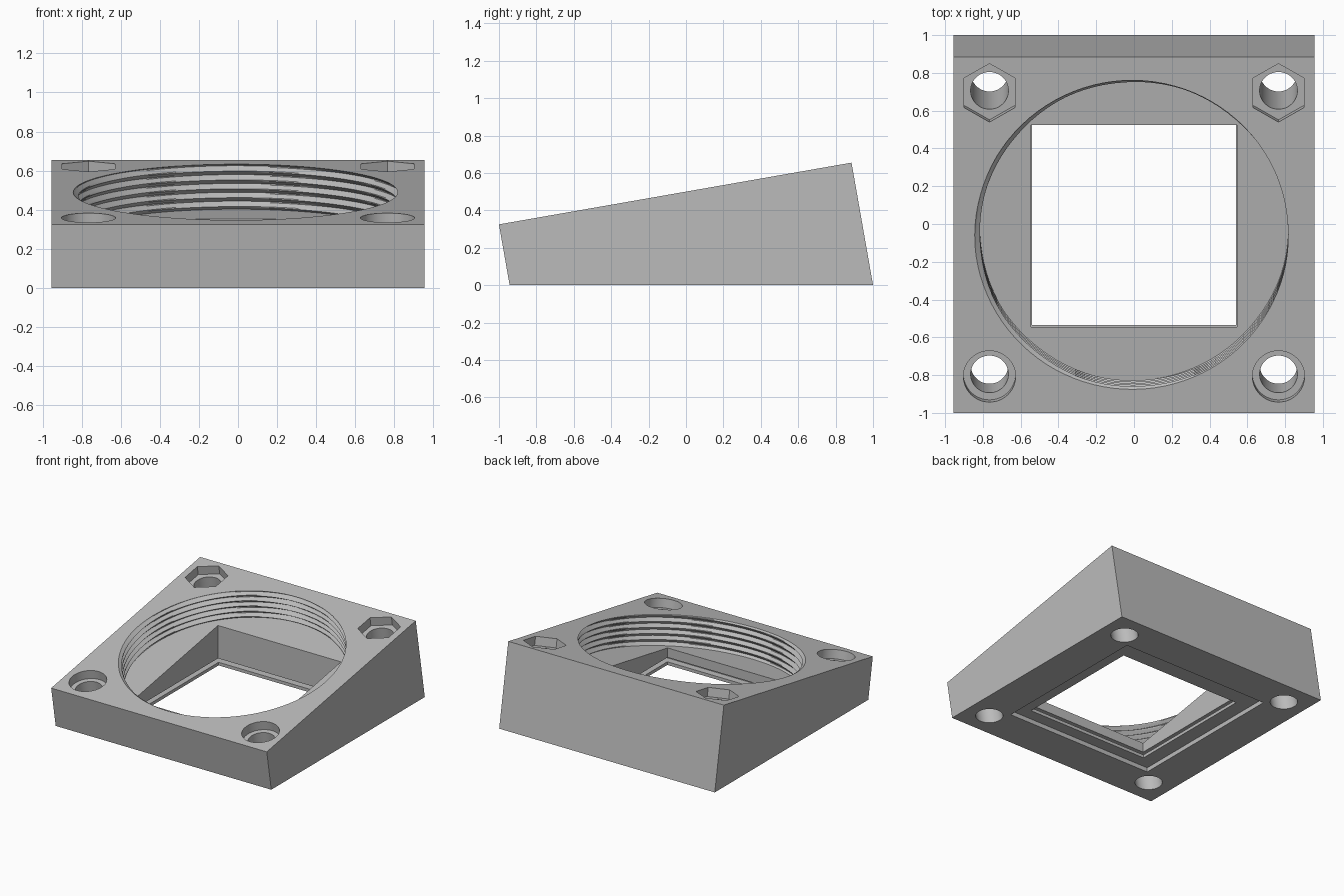
import bpy, bmesh, math
from mathutils import Matrix

if "Cube" in bpy.data.objects:
    bpy.data.objects.remove(bpy.data.objects["Cube"], do_unlink=True)

TILT = math.radians(9.95)
TOP = Matrix.Translation((0, -0.0575, 0.49)) @ Matrix.Rotation(TILT, 4, "X")

gray = bpy.data.materials.new("plain gray")
gray.use_nodes = True
gray.diffuse_color = (0.5, 0.5, 0.5, 1)
gray.node_tree.nodes["Principled BSDF"].inputs["Base Color"].default_value = (0.5, 0.5, 0.5, 1)


def make_object(name, bm, matrix=Matrix()):
    bmesh.ops.recalc_face_normals(bm, faces=bm.faces)
    mesh = bpy.data.meshes.new(name)
    bm.transform(matrix)
    bm.to_mesh(mesh)
    bm.free()
    obj = bpy.data.objects.new(name, mesh)
    bpy.context.collection.objects.link(obj)
    mesh.materials.append(gray)
    return obj


def prism(name, sides, radius, x, v, low, high, turn=0.0):
    """Upright prism in the frame of the sloping top."""
    bm = bmesh.new()
    place = Matrix.Translation((x, v, (low + high) / 2)) @ Matrix.Rotation(turn, 4, "Z")
    bmesh.ops.create_cone(bm, cap_ends=True, segments=sides, radius1=radius,
                          radius2=radius, depth=high - low, matrix=place)
    return make_object(name, bm, TOP)


def box(name, half_x, y0, y1, z0, z1):
    bm = bmesh.new()
    size = Matrix.Diagonal((2 * half_x, y1 - y0, z1 - z0, 1))
    bmesh.ops.create_cube(bm, size=1, matrix=Matrix.Translation((0, (y0 + y1) / 2, (z0 + z1) / 2)) @ size)
    return make_object(name, bm)


def threaded_bore(name, inner, outer, depth, pitch, sides=96, per_turn=8):
    """Round plug whose wall carries a helical thread."""
    bm = bmesh.new()
    step = pitch / per_turn
    rows = []
    for k in range(int(depth / step) + 3):
        z = -depth + k * step
        ring = []
        for i in range(sides):
            phase = (z / pitch - i / sides) % 1.0
            r = inner + (outer - inner) * (1 - abs(2 * phase - 1))
            a = math.tau * i / sides
            ring.append(bm.verts.new((r * math.cos(a), r * math.sin(a), z)))
        rows.append(ring)
    for lower, upper in zip(rows, rows[1:]):
        for i in range(sides):
            j = (i + 1) % sides
            bm.faces.new((lower[i], lower[j], upper[j], upper[i]))
    bm.faces.new(rows[0])
    bm.faces.new(rows[-1])
    return make_object(name, bm, TOP)


# Wedge block, extruded along x from its side profile
bm = bmesh.new()
profile = [(-0.943, 0), (1.0, 0), (0.885, 0.655), (-1.0, 0.325)]
side = bm.faces.new([bm.verts.new((-0.955, y, z)) for y, z in profile])
grown = bmesh.ops.extrude_face_region(bm, geom=[side])
bmesh.ops.translate(bm, vec=(1.91, 0, 0),
                    verts=[g for g in grown["geom"] if isinstance(g, bmesh.types.BMVert)])
block = make_object("wedge_block", bm)

# Threaded bore and the square window with its retaining lip
cutters = [
    threaded_bore("bore_cutter", 0.815, 0.845, 0.235, 0.046),
    box("window_cutter", 0.545, -0.545, 0.525, 0.07, 0.4),
    box("groove_cutter", 0.6, -0.59, 0.6, 0.06, 0.09),
    box("lip_cutter", 0.54, -0.535, 0.525, 0.01, 0.08),
    box("bottom_recess_cutter", 0.655, -0.63, 0.7, -0.1, 0.035),
]

# Corner bolt holes: hexagonal pockets at the back, round ones at the front
for x in (-0.765, 0.765):
    for v in (-0.761, 0.763):
        cutters.append(prism("bolt_hole_cutter", 48, 0.1, x, v, -1.0, 0.1))
        if v > 0:
            cutters.append(prism("nut_pocket_cutter", 6, 0.157, x, v, -0.07, 0.1, math.pi / 6 * 0))
        else:
            cutters.append(prism("head_pocket_cutter", 48, 0.138, x, v, -0.07, 0.1))

for cutter in cutters:
    cutter.hide_render = True
    mod = block.modifiers.new(cutter.name, "BOOLEAN")
    mod.operation = "DIFFERENCE"
    mod.solver = "EXACT"
    mod.object = cutter

# Bake the cuts, then drop the cutters
bpy.context.view_layer.update()
result = bpy.data.meshes.new_from_object(block.evaluated_get(bpy.context.evaluated_depsgraph_get()))
block.modifiers.clear()
block.data = result
for cutter in cutters:
    bpy.data.objects.remove(cutter, do_unlink=True)

# Smooth the round walls, keep every edge sharp
bpy.context.view_layer.objects.active = block
block.select_set(True)
bpy.ops.object.shade_smooth_by_angle(angle=math.radians(25))
